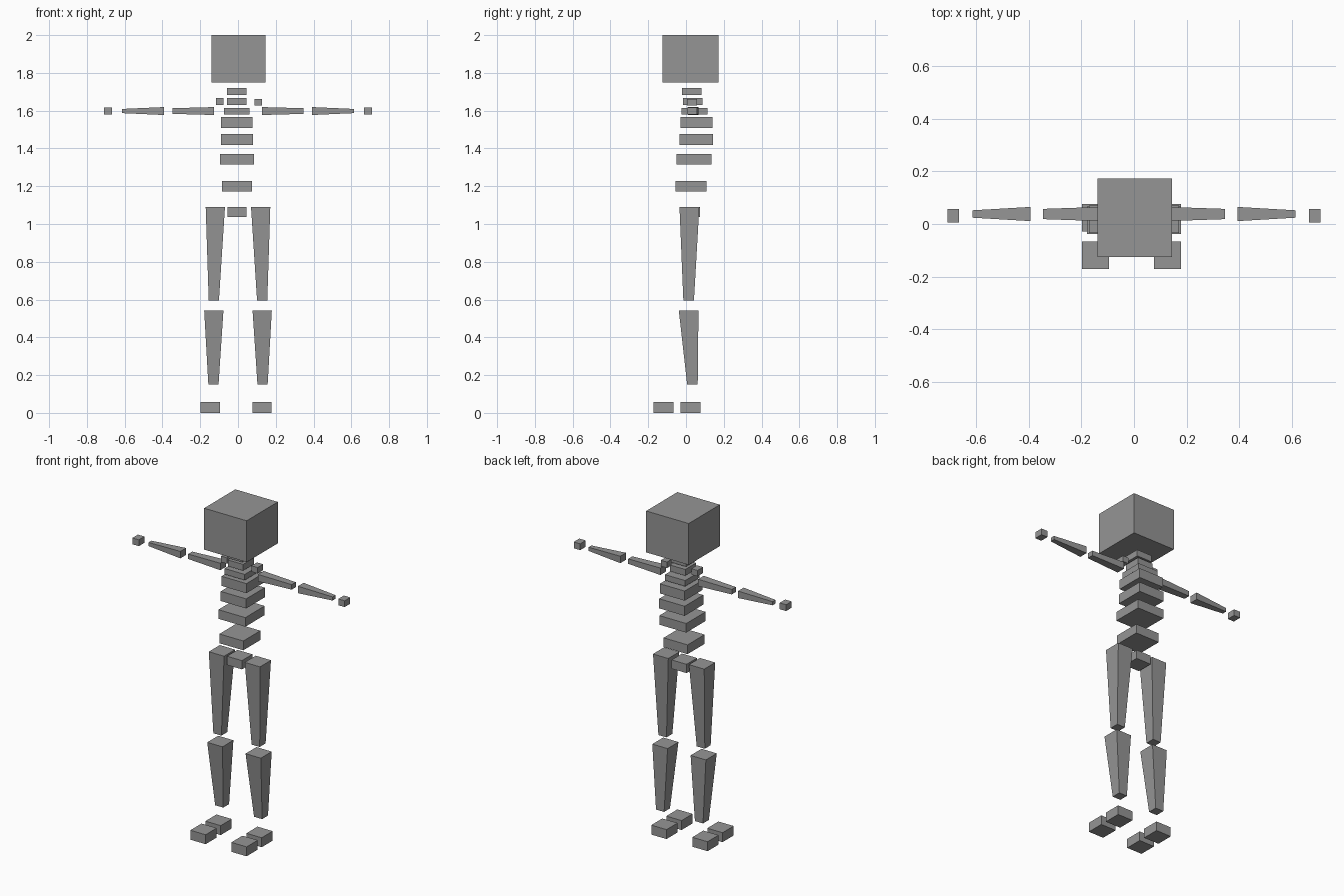
import bpy

cube = bpy.data.objects.get("Cube")
if cube:
    bpy.data.objects.remove(cube, do_unlink=True)

# One plain grey for every block
grey = bpy.data.materials.new("mid_grey")
grey.use_nodes = True
colour = (0.3, 0.3, 0.3, 1.0)
grey.diffuse_color = colour
grey.node_tree.nodes["Principled BSDF"].inputs["Base Color"].default_value = colour


def block(name, lower, upper):
    """Straight box spanning two opposite corners."""
    bpy.ops.mesh.primitive_cube_add(size=1)
    part = bpy.context.object
    part.name = part.data.name = name
    part.data.materials.append(grey)
    for vert in part.data.vertices:
        vert.co = [high if value > 0 else low
                   for value, low, high in zip(vert.co, lower, upper)]
    return part


def tapered(name, axis, start, end):
    """Four-sided limb; start and end are (position, centre pair, size pair)."""
    part = block(name, (-0.5,) * 3, (0.5,) * 3)
    others = [i for i in range(3) if i != axis]
    low_end, high_end = sorted((start, end))
    for vert in part.data.vertices:
        position, centre, size = high_end if vert.co[axis] > 0 else low_end
        vert.co[axis] = position
        for i, middle, width in zip(others, centre, size):
            vert.co[i] = middle + vert.co[i] * width
    return part


# Head
block("head", (-0.139, -0.125, 1.75), (0.145, 0.173, 2.0))

# Spine stack: name, bottom, top, width, front, back
spine = [
    ("pelvis", 1.037, 1.09, 0.1, -0.025, 0.075),
    ("waist", 1.172, 1.228, 0.16, -0.055, 0.108),
    ("lower_ribs", 1.315, 1.37, 0.18, -0.05, 0.135),
    ("middle_ribs", 1.418, 1.476, 0.17, -0.035, 0.143),
    ("upper_ribs", 1.508, 1.566, 0.166, -0.03, 0.14),
    ("chest_top", 1.58, 1.615, 0.135, -0.024, 0.113),
    ("lower_neck", 1.63, 1.668, 0.102, -0.016, 0.088),
    ("upper_neck", 1.682, 1.721, 0.102, -0.02, 0.081),
]
for name, bottom, top, width, front, back in spine:
    block(name, (-0.006 - width / 2, front, bottom), (-0.006 + width / 2, back, top))

# Arms and legs
for side, s in (("left", 1), ("right", -1)):
    left = s > 0

    def limb_box(name, centre_x, width, front, back, bottom, top):
        block(side + "_" + name, (centre_x - width / 2, front, bottom),
              (centre_x + width / 2, back, top))

    # Shoulder and hand
    drop = 0.004 if left else 0
    limb_box("shoulder", 0.107 if left else -0.097, 0.041, 0.005, 0.058,
             1.631 - drop, 1.667 - drop)
    limb_box("hand", s * 0.688, 0.043, 0.005, 0.058, 1.58, 1.618)

    # Upper arm and forearm taper outwards
    arm = (0.038, 1.598)
    tapered(side + "_upper_arm", 0, (s * 0.126, arm, (0.054, 0.042)),
            (s * 0.346, arm, (0.039, 0.03)))
    tapered(side + "_forearm", 0, (s * 0.393, arm, (0.054, 0.042)),
            (s * 0.615, arm, (0.028, 0.022)))

    # Thigh and shin taper downwards
    tapered(side + "_thigh", 2, (1.09, (s * 0.12, 0.018), (0.102, 0.105)),
            (0.594, (s * 0.128, 0.014), (0.054, 0.056)))
    tapered(side + "_shin", 2, (0.542, (s * 0.128, 0.014), (0.102, 0.104)),
            (0.151, (s * 0.13, 0.034), (0.054, 0.056)))

    # Heel and toe blocks
    foot_x = 0.127 if left else -0.147
    limb_box("heel", foot_x, 0.102, -0.028, 0.077, 0, 0.057)
    limb_box("toe", foot_x, 0.102, -0.172, -0.066, 0, 0.057)
